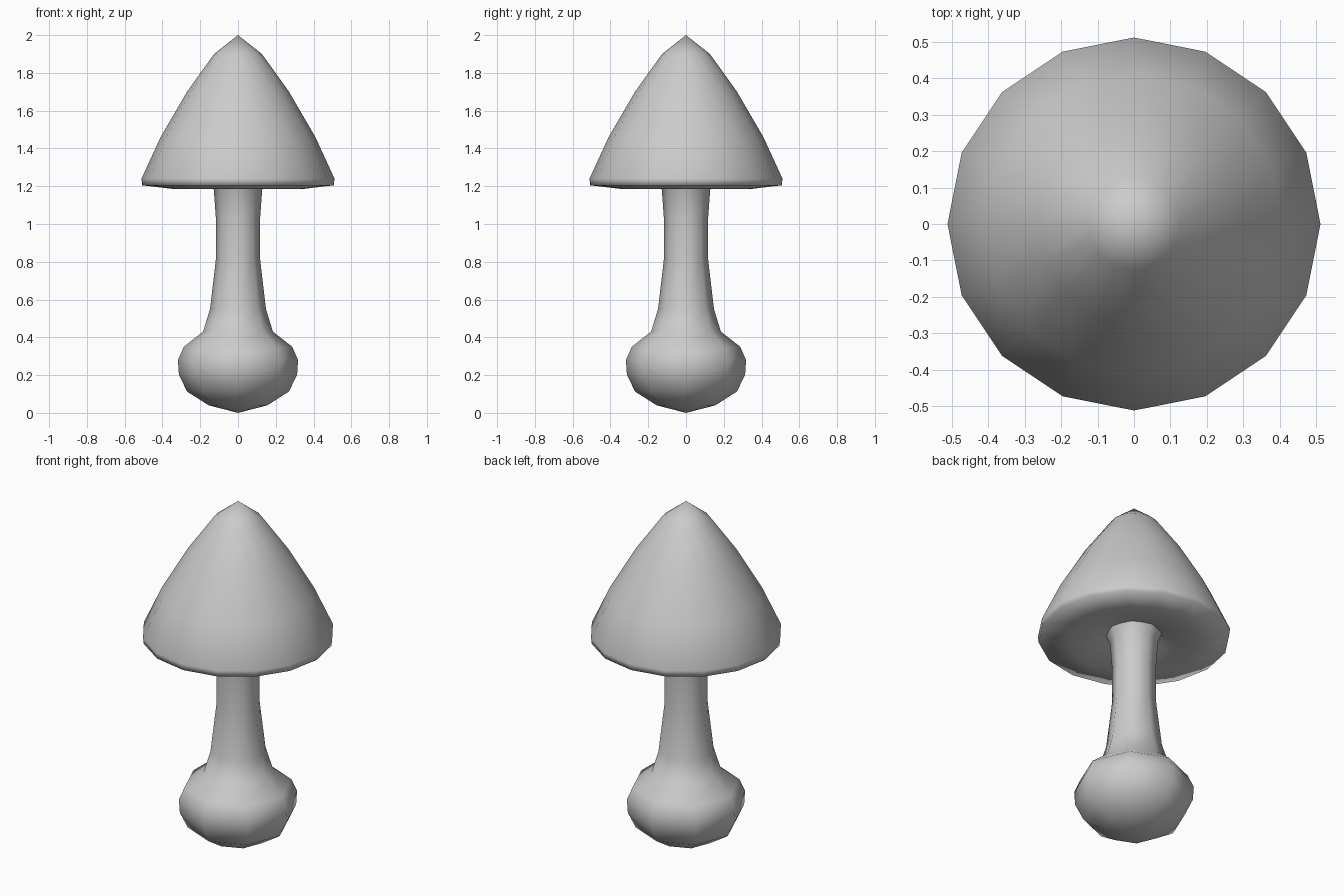
import bpy, bmesh
from math import cos, sin, tau

if "Cube" in bpy.data.objects:
    bpy.data.objects.remove(bpy.data.objects["Cube"])


def lathe(name, profile, sides):
    """Revolve (radius, z) points around z; radius 0 becomes a single pole."""
    bm = bmesh.new()
    rings = []
    for r, z in profile:
        n = sides if r > 0 else 1
        rings.append([bm.verts.new((r * cos(tau * i / sides), r * sin(tau * i / sides), z))
                      for i in range(n)])
    for a, b in zip(rings, rings[1:]):
        for i in range(sides):
            j = (i + 1) % sides
            corners = [a[i % len(a)], a[j % len(a)], b[j % len(b)], b[i % len(b)]]
            bm.faces.new(list(dict.fromkeys(corners)))
    bmesh.ops.recalc_face_normals(bm, faces=bm.faces)
    for f in bm.faces:
        f.smooth = True
    mesh = bpy.data.meshes.new(name)
    bm.to_mesh(mesh)
    bm.free()
    obj = bpy.data.objects.new(name, mesh)
    bpy.context.collection.objects.link(obj)
    return obj


# Stem with bulbous base, eight sided
lathe("stem", [(0, 0), (0.155, 0.04), (0.27, 0.113), (0.313, 0.203), (0.318, 0.28),
               (0.287, 0.35), (0.185, 0.43), (0.148, 0.55), (0.117, 0.815),
               (0.117, 1.03), (0.128, 1.18), (0.15, 1.23)], 8)

# Conical cap with thin rim and slightly hollow underside, sixteen sided
lathe("cap", [(0, 2.0), (0.127, 1.9), (0.27, 1.70), (0.41, 1.46), (0.511, 1.24),
              (0.507, 1.205), (0.34, 1.185), (0.22, 1.205), (0.14, 1.23)], 16)
